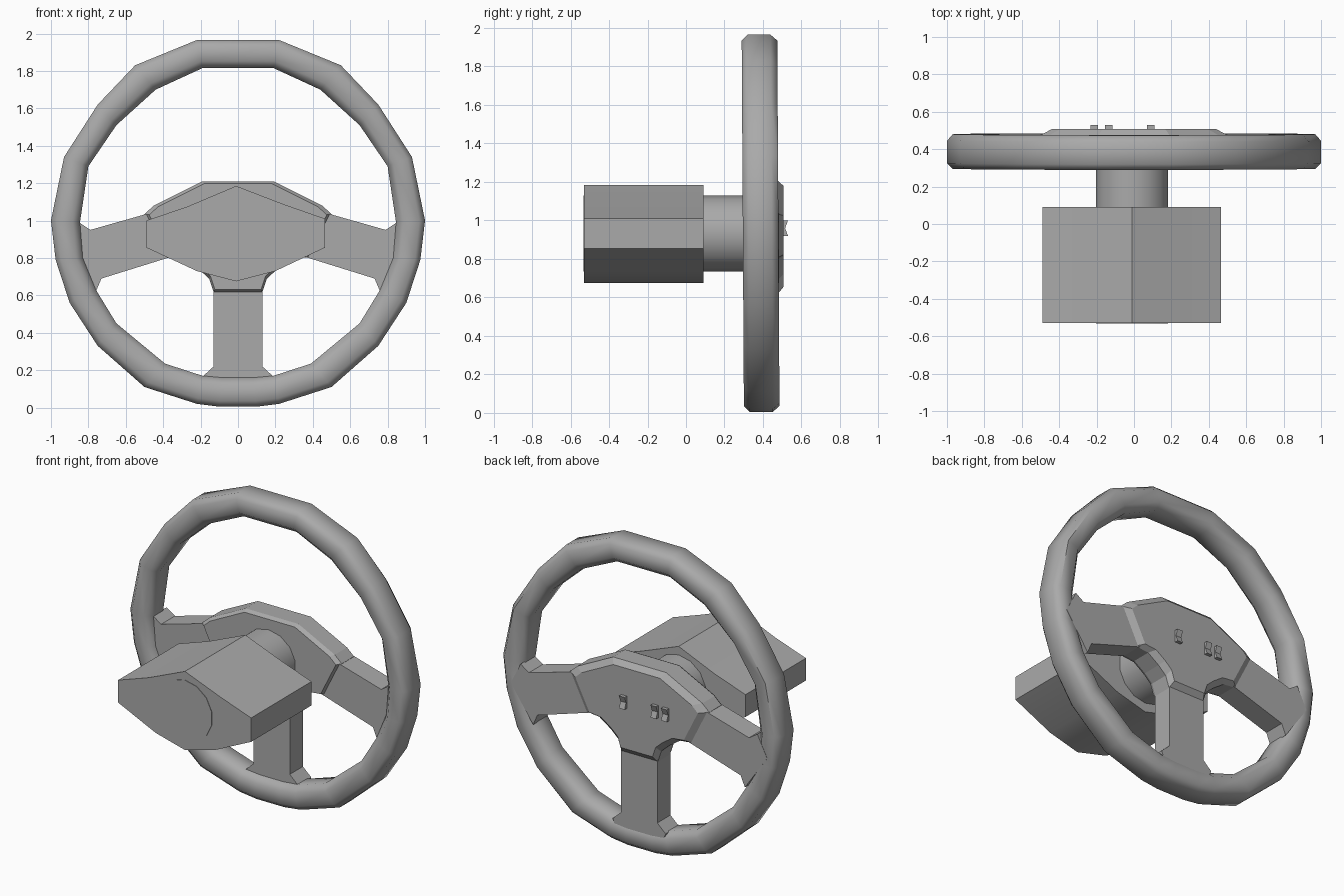
import bpy, bmesh, math

cube = bpy.data.objects.get("Cube")
if cube:
    bpy.data.objects.remove(cube, do_unlink=True)

GREY = (0.40, 0.40, 0.40, 1)
mat = bpy.data.materials.new("plain grey")
mat.use_nodes = True
mat.diffuse_color = GREY
mat.node_tree.nodes["Principled BSDF"].inputs["Base Color"].default_value = GREY


def loft(name, rings, smooth=None, closed=False):
    """Skin equal-length rings of points; cap the ends, or join them if closed."""
    bm = bmesh.new()
    vs = [[bm.verts.new(p) for p in ring] for ring in rings]
    n = len(vs[0])
    pairs = list(zip(vs, vs[1:])) + ([(vs[-1], vs[0])] if closed else [])
    for a, b in pairs:
        for i in range(n):
            j = (i + 1) % n
            bm.faces.new((a[i], a[j], b[j], b[i]))
    if not closed:
        bm.faces.new(vs[0])
        bm.faces.new(vs[-1])
    bmesh.ops.recalc_face_normals(bm, faces=bm.faces)
    me = bpy.data.meshes.new(name)
    bm.to_mesh(me)
    bm.free()
    me.materials.append(mat)
    ob = bpy.data.objects.new(name, me)
    bpy.context.collection.objects.link(ob)
    if smooth:
        bpy.ops.object.select_all(action='DESELECT')
        ob.select_set(True)
        bpy.context.view_layer.objects.active = ob
        bpy.ops.object.shade_smooth_by_angle(angle=math.radians(smooth))
    return ob


def prism(name, outline, steps, centre=(0, 0), smooth=None):
    """Stack an x-z outline along y; steps are (y, scale about centre)."""
    cx, cz = centre
    return loft(name, [[(cx + (x - cx) * s, y, cz + (z - cz) * s)
                        for x, z in outline] for y, s in steps], smooth)


def mirrored(half):
    return half + [(-x, z) for x, z in reversed(half)]


# Rim: outer and inner outline stations, with a rounded section between them
outer = mirrored([(.22, 1.965), (.55, 1.83), (.75, 1.62), (.93, 1.34), (1, 1),
                  (.975, .79), (.9, .56), (.75, .33), (.5, .11), (.22, .02), (.1, .005)])
inner = mirrored([(.19, 1.815), (.44, 1.7), (.65, 1.51), (.8, 1.29), (.845, .99),
                  (.83, .8), (.76, .63), (.65, .45), (.39, .235), (.19, .17), (.08, .16)])
section = [(0, .325), (0, .445), (.2, .48), (.75, .48),
           (1, .44), (1, .335), (.75, .295), (.2, .295)]
rim = []
for (ox, oz), (ix, iz) in zip(outer, inner):
    ring = []
    for u, y in section:
        z = oz + (iz - oz) * u
        ring.append((ox + (ix - ox) * u, y + .006 * (1 - z), z))
    rim.append(ring)
loft("rim", rim, smooth=50, closed=True)

# Hub pad with chamfered front and back
hub = mirrored([(.19, 1.21), (.45, 1.08), (.5, 1.035), (.385, .805),
                (.29, .795), (.21, .74), (.155, .69), (.13, .615)])
prism("hub_pad", hub, [(.325, .95), (.35, 1), (.475, 1), (.507, .88)], (0, .95))

# Side spokes, flaring into the rim
spoke = [(.42, 1.055), (.49, 1.035), (.79, .95), (.85, .99),
         (.92, .85), (.76, .62), (.73, .69), (.36, .805)]
for side, label in ((1, "left"), (-1, "right")):
    prism(label + "_spoke", [(side * x, z) for x, z in spoke], [(.34, 1), (.482, 1)])

# Bottom spoke
prism("bottom_spoke", mirrored([(.13, .68), (.13, .22), (.19, .165), (.16, .09)]),
      [(.345, 1), (.48, 1)])

# Steering column and its housing
cx, cz = -.01, .932
circle = [(cx + .198 * math.cos(math.tau * (i + .5) / 14),
           cz + .198 * math.sin(math.tau * (i + .5) / 14)) for i in range(14)]
prism("column", circle, [(-.533, 1), (.36, 1)], smooth=40)
housing = [(-.49, 1), (-.27, 1.075), (cx, 1.185), (.25, 1.085), (.465, 1.01),
           (.465, .855), (.2, .73), (cx, .675), (-.22, .73), (-.49, .855)]
prism("column_housing", housing, [(-.53, 1), (.09, 1)], smooth=30)

# Rocker switches on the pad, each with a notched face
rocker = [(.49, .92), (.53, .92), (.515, .96), (.53, 1), (.49, 1)]
for i, x in enumerate((-.212, -.136, .09)):
    loft(f"rocker_switch_{i + 1}",
         [[(x + d, y, z) for y, z in rocker] for d in (-.02, .02)])
